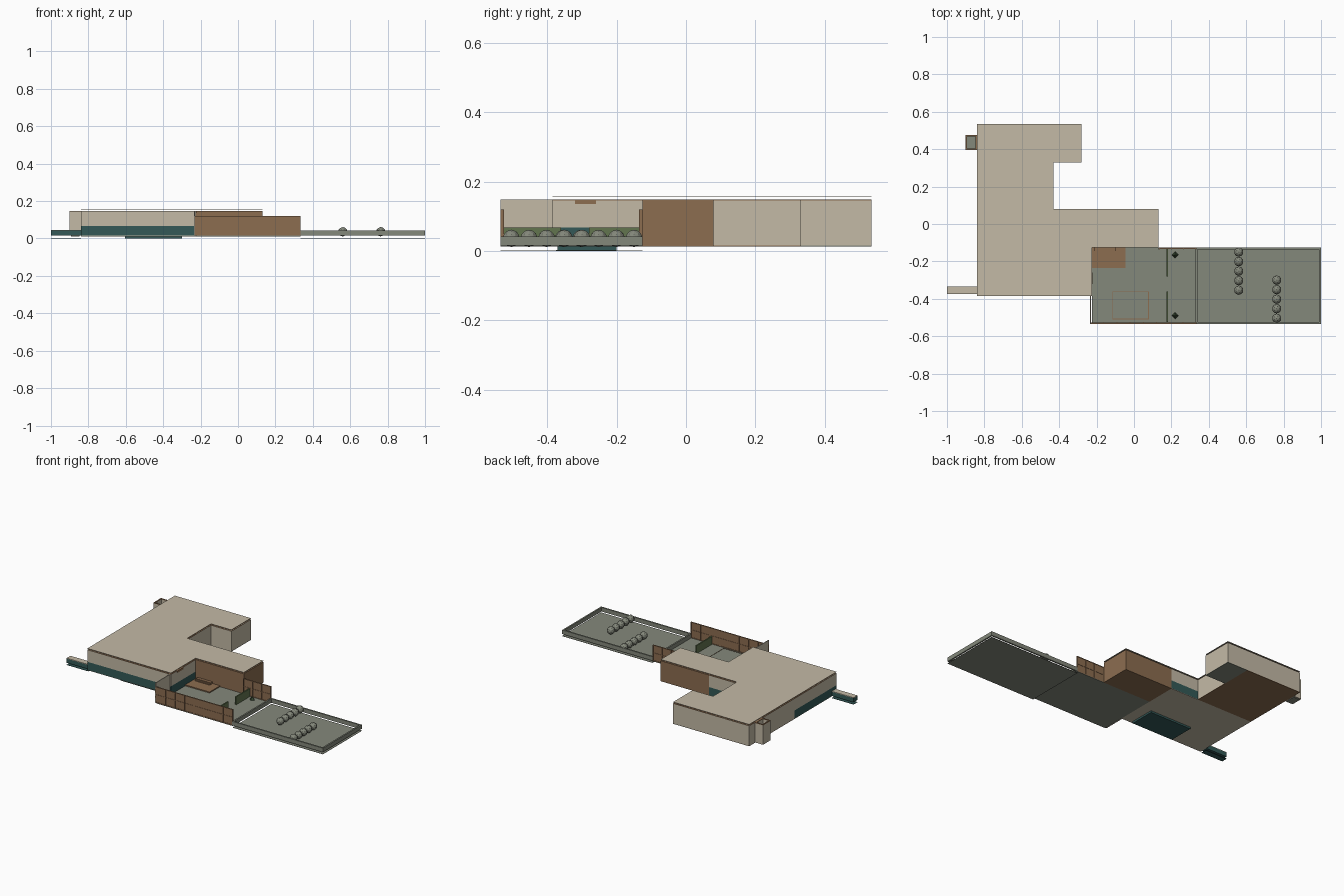
import bpy
import bmesh
from mathutils import Vector

cube = bpy.data.objects.get("Cube")
if cube:
    bpy.data.objects.remove(cube, do_unlink=True)


def material(name, hex_code):
    lin = []
    for i in (0, 2, 4):
        c = int(hex_code[i:i + 2], 16) / 255
        lin.append(c / 12.92 if c <= 0.04045 else ((c + 0.055) / 1.055) ** 2.4)
    m = bpy.data.materials.new(name)
    m.use_nodes = True
    m.diffuse_color = (*lin, 1)
    m.node_tree.nodes["Principled BSDF"].inputs["Base Color"].default_value = (*lin, 1)
    return m


CREAM = material("cream plaster", "C4BAA6")
BROWN = material("brown timber", "8C6D50")
TEAL = material("teal tile", "335957")
GREY = material("grey green paving", "84887B")
GREEN = material("hedge green", "62754F")
DARK = material("dark leaf green", "34452F")

BASE, BAND, FENCE, TOP, ROOF = 0.015, 0.068, 0.12, 0.148, 0.157
THIN = 0.005


def finish(name, bm, mat):
    bmesh.ops.recalc_face_normals(bm, faces=bm.faces)
    me = bpy.data.meshes.new(name)
    bm.to_mesh(me)
    bm.free()
    me.materials.append(mat)
    ob = bpy.data.objects.new(name, me)
    bpy.context.collection.objects.link(ob)
    return ob


def slab(name, points, z0, z1, mat):
    """Extrude a plan outline between two heights."""
    bm = bmesh.new()
    face = bm.faces.new([bm.verts.new((x, y, z0)) for x, y in points])
    ext = bmesh.ops.extrude_face_region(bm, geom=[face])
    verts = [v for v in ext["geom"] if isinstance(v, bmesh.types.BMVert)]
    bmesh.ops.translate(bm, verts=verts, vec=(0, 0, z1 - z0))
    return finish(name, bm, mat)


def box(name, x0, x1, y0, y1, z0, z1, mat):
    return slab(name, [(x0, y0), (x1, y0), (x1, y1), (x0, y1)], z0, z1, mat)


def wall(name, a, b, z0, z1, mat):
    """Thin wall with its outer face on the line a-b, house on the left of it."""
    a, b = Vector(a), Vector(b)
    d = (b - a).normalized()
    n = Vector((-d.y, d.x)) * THIN
    return slab(name, [a, b, b + n, a + n], z0, z1, mat)


def banded_wall(name, a, b):
    wall(name + "_tile", a, b, BASE, BAND, TEAL)
    wall(name + "_plaster", a, b, BAND, TOP, CREAM)


def ring(name, x0, x1, y0, y1, z0, z1, t, mat):
    """Rectangular frame of four bars."""
    box(name + "_front", x0, x1, y0, y0 + t, z0, z1, mat)
    box(name + "_back", x0, x1, y1 - t, y1, z0, z1, mat)
    box(name + "_right", x0, x0 + t, y0 + t, y1 - t, z0, z1, mat)
    box(name + "_left", x1 - t, x1, y0 + t, y1 - t, z0, z1, mat)


# Key plan lines
W, C, M, N, E = -0.84, -0.43, -0.28, -0.225, 0.13
S, T, U, V, B = -0.385, -0.125, 0.08, 0.33, 0.535
FX, FY = 0.335, -0.535

# Roof sheet floating above the ceiling
plan = [(W, S), (N, S), (N, T), (E, T), (E, U), (C, U), (C, V), (M, V), (M, B), (W, B)]
slab("roof", plan, ROOF - 0.002, ROOF, CREAM)
slab("ceiling", plan, TOP - 0.002, TOP, BROWN)

# House floors
box("main_floor", W, N, S, U, 0.012, BASE, CREAM)
box("wing_floor", N, E, T, U, 0.012, BASE, BROWN)
box("rear_floor", W, C, U, B, 0.012, BASE, BROWN)
box("corner_floor", C, M, V, B, 0.012, BASE, GREY)
box("sunken_bath", -0.605, -0.3, -0.37, -0.2, 0, 0.0119, TEAL)

# House walls, counter-clockwise
banded_wall("front_wall", (W, S), (N, S))
banded_wall("court_side_wall", (N, S), (N, T))
wall("wing_front_wall", (N, T), (E, T), BASE, TOP, BROWN)
wall("wing_end_wall", (E, T), (E, U), BASE, TOP, BROWN)
wall("wing_back_wall", (E, U), (N, U), BASE, TOP, BROWN)
banded_wall("recess_wall", (N, U), (C, U))
wall("recess_side_wall", (C, U), (C, V), BASE, TOP, CREAM)
wall("corner_front_wall", (C, V), (M, V), BASE, TOP, CREAM)
wall("corner_side_wall", (M, V), (M, B), BASE, TOP, CREAM)
wall("back_wall", (M, B), (W, B), BASE, TOP, CREAM)
wall("side_rear_wall", (W, B), (W, 0.06), BASE, TOP, CREAM)
banded_wall("side_front_wall", (W, 0.06), (W, S))
box("door_lintel", N, N + 0.004, -0.32, -0.26, 0.135, TOP, BROWN)

# Chimney
ring("chimney", -0.9, W, 0.395, 0.475, BASE, TOP - 0.004, 0.008, CREAM)
ring("chimney_coping", -0.9, W, 0.395, 0.475, TOP - 0.004, TOP, 0.008, BROWN)
box("chimney_base", -0.892, W - 0.008, 0.403, 0.467, 0.012, 0.02, GREY)

# Low garden wall at the side
box("garden_wall", -1, W, -0.375, -0.335, BASE, 0.042, TEAL)
box("garden_wall_cap", -1, W, -0.375, -0.335, 0.042, 0.046, CREAM)
box("garden_wall_footing", -1, W, -0.375, -0.335, 0, 0.002, TEAL)

# Courtyard
box("court_floor", N, FX, FY, T, 0.012, BASE, GREY)
wall("court_screen_wall", (N - 0.005, FY), (N - 0.005, S), BASE, TOP, CREAM)
box("timber_deck", N, -0.045, -0.235, T, BASE, 0.022, BROWN)
for i in range(2):
    box(f"deck_step_{i}", -0.21, -0.1, -0.155 + 0.01 * i, T, 0.022 + 0.006 * i, 0.028 + 0.006 * i, BROWN)
ring("mat_border", -0.115, 0.08, -0.51, -0.36, BASE, 0.021, 0.004, BROWN)
box("paved_mat", -0.111, 0.076, -0.506, -0.364, BASE, 0.02, GREY)


# Timber fences with posts and rails
def fence(name, x0, x1, y0, y1, count):
    ym = (y0 + y1) / 2
    box(name + "_boards", x0, x1, ym - 0.002, ym + 0.002, BASE, FENCE, BROWN)
    for i in range(count + 1):
        x = x0 + (x1 - x0 - THIN) * i / count
        box(f"{name}_post_{i}", x, x + THIN, y0, y1, BASE, FENCE, BROWN)
    for i in range(3):
        z = BASE + (FENCE - BASE - 0.004) * i / 2
        box(f"{name}_rail_{i}", x0, x1, y0 + 0.001, y1 - 0.001, z, z + 0.004, BROWN)


fence("front_fence", N - 0.01, FX, FY, FY + 0.01, 8)
fence("back_fence", E, FX, T - 0.01, T, 3)

# Hedges with a gap between them, and small plants
for i, (y0, y1) in enumerate([(FY + 0.01, -0.36), (-0.28, T - 0.01)]):
    box(f"hedge_{i}", 0.175, 0.183, y0, y1, BASE, BAND, GREEN)
for i, y in enumerate([-0.165, -0.49]):
    bm = bmesh.new()
    bmesh.ops.create_cone(bm, cap_ends=True, segments=4, radius1=0.018, radius2=0.003, depth=0.02)
    bmesh.ops.translate(bm, verts=bm.verts, vec=(0.22, y, BASE + 0.01))
    finish(f"small_plant_{i}", bm, DARK)

# Long garden: ground sheet below a raised kerb
box("garden_ground", FX, 1, FY, T, 0.001, 0.003, GREY)
ring("garden_kerb", FX - 0.005, 1, FY, T, BASE, 0.042, 0.01, GREY)

# Two rows of round bushes
for x, start in ((0.56, -0.15), (0.763, -0.3)):
    for i in range(5):
        bm = bmesh.new()
        bmesh.ops.create_icosphere(bm, subdivisions=2, radius=0.025)
        bmesh.ops.translate(bm, verts=bm.verts, vec=(x, start - 0.051 * i, 0.036))
        finish(f"bush_{x}_{i}", bm, GREY)
